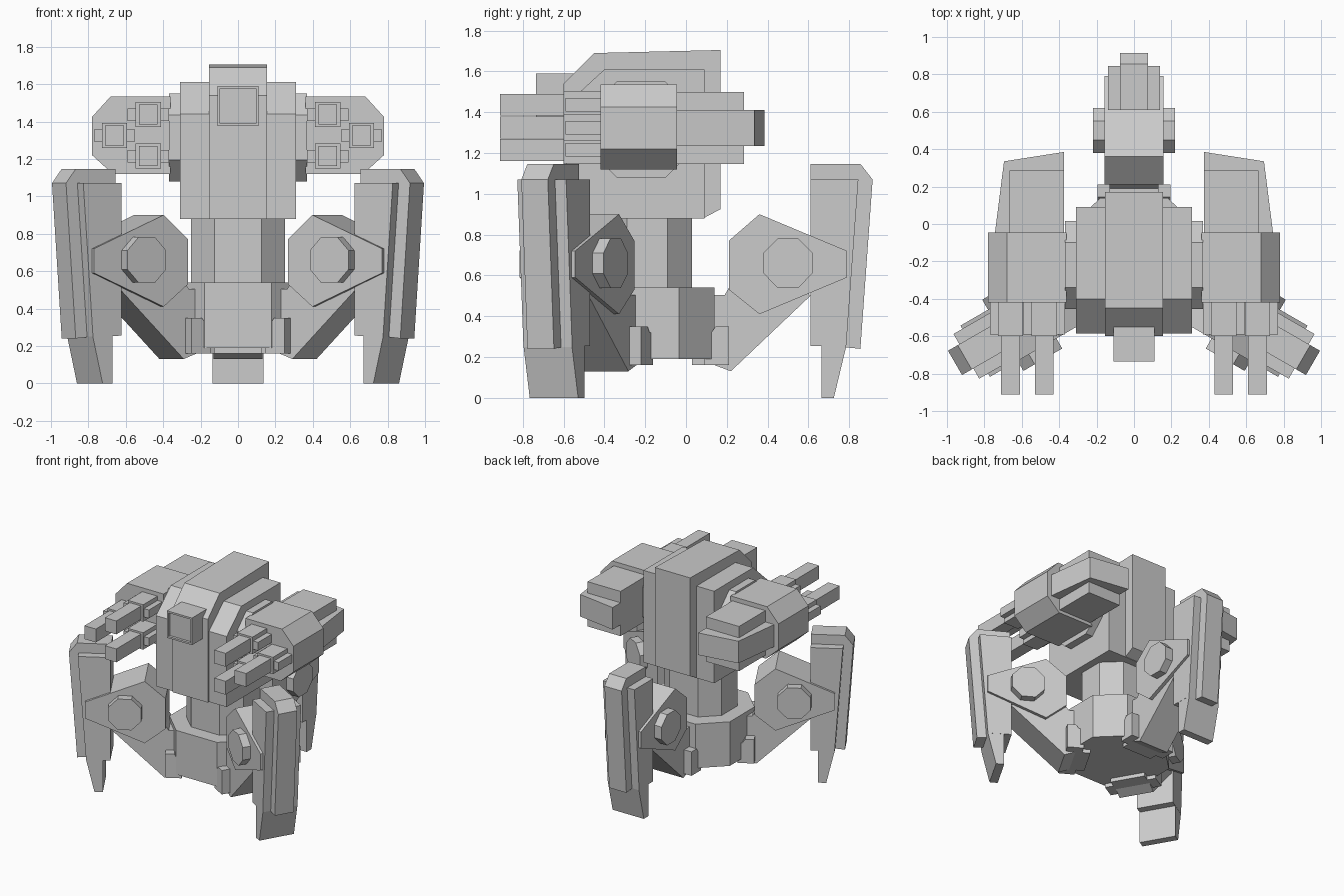
import bpy, bmesh, math
from mathutils import Vector

if "Cube" in bpy.data.objects:
    bpy.data.objects.remove(bpy.data.objects["Cube"])

CY = -0.19  # y of the tripod centre


def prism(name, pts, lo, hi, axis='x', mirror=False):
    """Extrude a 2D profile along an axis from lo to hi."""
    def place(p, d):
        return {'x': (d, p[0], p[1]), 'y': (p[0], d, p[1]), 'z': (p[0], p[1], d)}[axis]
    bm = bmesh.new()
    a = [bm.verts.new(place(p, lo)) for p in pts]
    b = [bm.verts.new(place(p, hi)) for p in pts]
    bm.faces.new(a)
    bm.faces.new(b)
    n = len(pts)
    for i in range(n):
        j = (i + 1) % n
        bm.faces.new((a[i], a[j], b[j], b[i]))
    bmesh.ops.recalc_face_normals(bm, faces=bm.faces)
    me = bpy.data.meshes.new(name)
    bm.to_mesh(me)
    bm.free()
    ob = bpy.data.objects.new(name, me)
    bpy.context.collection.objects.link(ob)
    if mirror:
        ob.modifiers.new("Mirror", 'MIRROR')
    return ob


def box(name, x, y, z, mirror=False):
    return prism(name, [(y[0], z[0]), (y[1], z[0]), (y[1], z[1]), (y[0], z[1])], x[0], x[1], 'x', mirror)


def octagon(cx, cy, ax, ay, hx, hy):
    """Octagon with half sizes ax, ay and half flat lengths hx, hy."""
    return [(cx + u, cy + v) for u, v in ((hx, -ay), (ax, -hy), (ax, hy), (hx, ay),
                                          (-hx, ay), (-ax, hy), (-ax, -hy), (-hx, -ay))]


def recess(ob, inset, depth):
    """Sink a panel into the front (-y) face."""
    bm = bmesh.new()
    bm.from_mesh(ob.data)
    bm.normal_update()
    f = min(bm.faces, key=lambda q: q.normal.y)
    bmesh.ops.inset_region(bm, faces=[f], thickness=inset)
    r = bmesh.ops.extrude_face_region(bm, geom=[f])
    bmesh.ops.translate(bm, vec=Vector((0, depth, 0)),
                        verts=[v for v in r['geom'] if isinstance(v, bmesh.types.BMVert)])
    if f.is_valid:
        bmesh.ops.delete(bm, geom=[f], context='FACES')
    bm.to_mesh(ob.data)
    bm.free()


# Base and waist column
prism("base", octagon(0, CY, 0.36, 0.33, 0.18, 0.155), 0.19, 0.54, 'z')
prism("waist_column", octagon(0, CY, 0.25, 0.22, 0.125, 0.10), 0.50, 0.92, 'z')

# Body: centre slab, wider flank slab, shoulder axle
prism("body_centre", [(-0.60, 0.88), (0.085, 0.88), (0.17, 0.925), (0.17, 1.705),
                      (-0.45, 1.69), (-0.60, 1.54)], -0.155, 0.155)
prism("body_flanks", [(-0.585, 0.88), (0.09, 0.88), (0.09, 1.61), (-0.40, 1.61),
                      (-0.585, 1.44)], -0.31, 0.31)
prism("shoulder_axle", octagon(-0.22, 1.315, 0.235, 0.235, 0.12, 0.12), -0.37, 0.37)

# Sensor block on the front
recess(box("sensor_block", (-0.11, 0.11), (-0.735, -0.40), (1.375, 1.59)), 0.02, 0.02)

# Gun pods, mirrored
prism("gun_housing", [(0.36, 1.12), (0.67, 1.12), (0.78, 1.22), (0.78, 1.425),
                      (0.68, 1.535), (0.36, 1.535)], -0.42, -0.045, 'y', True)
box("gun_rear_block", (0.375, 0.665), (-0.06, 0.285), (1.145, 1.50), True)
prism("gun_rear_cap", [(0.375, -0.06), (0.745, -0.06), (0.695, 0.335), (0.375, 0.385)],
      1.235, 1.41, 'z', True)
for i, (x, z) in enumerate(((0.48, 1.437), (0.66, 1.325), (0.48, 1.215))):
    box(f"barrel_sleeve_{i}", (x - 0.067, x + 0.067), (-0.60, -0.40), (z - 0.067, z + 0.067), True)
    box(f"barrel_collar_{i}", (x - 0.11, x + 0.11), (-0.59, -0.40), (z - 0.033, z + 0.033), True)
    box(f"barrel_{i}", (x - 0.05, x + 0.05), (-0.912, -0.55), (z - 0.053, z + 0.053), True)

# Three legs: profiles are (distance from centre, height), turned by 120 degrees
for k, tag in enumerate(("back", "front_left", "front_right")):
    parts = [
        prism(tag + "_thigh", [(0.22, 0.16), (0.33, 0.16), (0.41, 0.13), (0.80, 0.50), (0.70, 0.62),
                               (0.45, 0.62), (0.38, 0.505), (0.22, 0.505)], -0.13, 0.13),
        prism(tag + "_knee", [(0.40, 0.53), (0.55, 0.41), (0.98, 0.59), (0.98, 0.72),
                              (0.55, 0.90), (0.40, 0.77)], -0.158, 0.158),
        prism(tag + "_knee_hub", octagon(0.69, 0.66, 0.12, 0.122, 0.05, 0.05), -0.22, 0.22),
        prism(tag + "_shin", [(0.80, 0.255), (0.975, 0.25), (1.035, 1.07), (0.80, 1.07)], -0.138, 0.138),
        prism(tag + "_shin_ridge", [(0.80, 1.0), (0.95, 0.25), (1.045, 0.24), (1.105, 1.07),
                                    (1.045, 1.147), (0.80, 1.147)], -0.075, 0.075),
        prism(tag + "_foot", [(0.855, 0.0), (0.915, 0.0), (0.975, 0.25), (0.975, 0.30),
                              (0.855, 0.30)], -0.137, 0.137),
    ]
    # Hip brackets either side of the thigh
    for side, s in (("a", -1), ("b", 1)):
        parts.append(prism(f"{tag}_hip_bracket_{side}", [(0.28, 0.16), (0.40, 0.16), (0.40, 0.35),
                                                         (0.335, 0.35), (0.315, 0.32), (0.28, 0.32)],
                           s * 0.12, s * 0.195))
    for ob in parts:
        ob.location = (0, CY, 0)
        ob.rotation_euler = (0, 0, k * math.radians(120))
